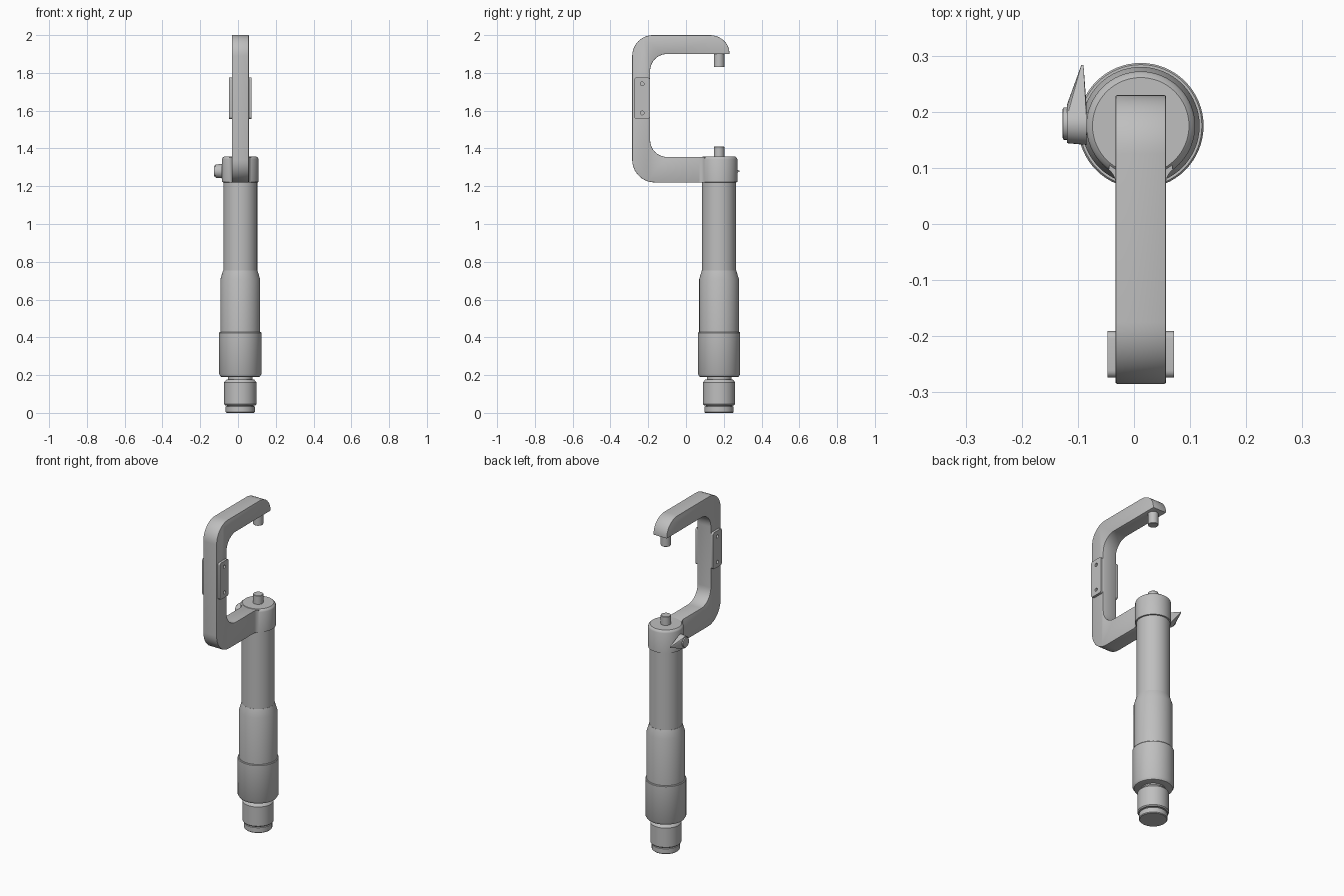
import bpy, bmesh, math
from mathutils import Vector

AX, AY = 0.012, 0.175      # axis of the barrel
HALF = 0.045               # half thickness of the frame

if "Cube" in bpy.data.objects:
    bpy.data.objects.remove(bpy.data.objects["Cube"], do_unlink=True)

steel = bpy.data.materials.new("satin grey steel")
steel.use_nodes = True
steel.diffuse_color = (0.52, 0.52, 0.52, 1)
steel.node_tree.nodes["Principled BSDF"].inputs["Base Color"].default_value = steel.diffuse_color


def finish(name, bm, bevel=0, cutter=None):
    bmesh.ops.recalc_face_normals(bm, faces=bm.faces)
    mesh = bpy.data.meshes.new(name)
    bm.to_mesh(mesh)
    bm.free()
    mesh.materials.append(steel)
    ob = bpy.data.objects.new(name, mesh)
    bpy.context.collection.objects.link(ob)
    bpy.ops.object.select_all(action="DESELECT")
    bpy.context.view_layer.objects.active = ob
    ob.select_set(True)
    if bevel:
        mod = ob.modifiers.new("edge", "BEVEL")
        mod.width, mod.segments, mod.limit_method = bevel, 2, "ANGLE"
        mod.angle_limit = math.radians(40)
        bpy.ops.object.modifier_apply(modifier=mod.name)
    if cutter:
        mod = ob.modifiers.new("holes", "BOOLEAN")
        mod.object, mod.operation, mod.solver = cutter, "DIFFERENCE", "EXACT"
        bpy.ops.object.modifier_apply(modifier=mod.name)
        bpy.data.objects.remove(cutter, do_unlink=True)
    bpy.ops.object.shade_smooth_by_angle(angle=math.radians(30))
    return ob


def arc(cu, cv, ru, rv, a0, a1, steps=10):
    angles = [math.radians(a0 + (a1 - a0) * i / steps) for i in range(steps + 1)]
    return [(cu + ru * math.cos(a), cv + rv * math.sin(a)) for a in angles]


def prism(bm, points, offset):
    """Extrude a closed loop of 3D points along the offset."""
    face = bm.faces.new([bm.verts.new(p) for p in points])
    out = bmesh.ops.extrude_face_region(bm, geom=[face])
    moved = [g for g in out["geom"] if isinstance(g, bmesh.types.BMVert)]
    bmesh.ops.translate(bm, verts=moved, vec=offset)


def side_prism(bm, outline, x0, x1):
    prism(bm, [(x0, y, z) for y, z in outline], (x1 - x0, 0, 0))


def turned(name, profile, sides=64):
    """Closed solid of revolution about the barrel axis, from (radius, z) pairs."""
    bm = bmesh.new()
    rings = []
    for r, z in profile:
        rings.append([bm.verts.new((AX + u, AY + v, z))
                      for u, v in arc(0, 0, r, r, 0, 360, sides)[:-1]])
    for low, high in zip(rings, rings[1:]):
        for i in range(sides):
            j = (i + 1) % sides
            bm.faces.new((low[i], low[j], high[j], high[i]))
    bm.faces.new(rings[0])
    bm.faces.new(rings[-1])
    return finish(name, bm)


# C-shaped frame
outline = [(0.12, 1.22)]
outline += arc(-0.165, 1.34, 0.12, 0.12, 270, 180)
outline += arc(-0.175, 1.89, 0.11, 0.11, 180, 90)
outline += arc(0.125, 1.905, 0.105, 0.095, 90, 0)
outline += [(0.23, 1.9)]
outline += arc(-0.1, 1.81, 0.09, 0.09, 90, 180)
outline += arc(-0.1, 1.445, 0.09, 0.09, 180, 270)
outline += [(0.12, 1.355)]
bm = bmesh.new()
side_prism(bm, outline, AX - HALF, AX + HALF)
finish("frame", bm, bevel=0.003)

# Concave blends where the lower arm meets the head
for side, label in ((1, "left"), (-1, "right")):
    curve = arc(0.075, 0.0725, 0.03, 0.03, 180, 126, 6)
    loop = [(0.02, 0.0725)] + curve + [(0.05, 0.13), (0.02, 0.13)]
    bm = bmesh.new()
    prism(bm, [(AX + side * x, y, 1.221) for x, y in loop], (0, 0, 0.133))
    finish(label + "_arm_blend", bm)

# Grip plates with two screw holes each
for side, label in ((1, "left"), (-1, "right")):
    x0, x1 = AX + side * (HALF - 0.005), AX + side * (HALF + 0.0145)
    plate = []
    for y, z, a in ((-0.204, 1.763, 0), (-0.261, 1.763, 90),
                    (-0.261, 1.569, 180), (-0.204, 1.569, 270)):
        plate += arc(y, z, 0.013, 0.013, a, a + 90, 5)
    bm = bmesh.new()
    for z in (1.588, 1.742):
        side_prism(bm, arc(-0.232, z, 0.01, 0.01, 0, 360, 20)[:-1],
                   x1 - side * 0.012, x1 + side * 0.02)
    cutter = finish("hole_cutter", bm)
    cutter.hide_render = True
    bm = bmesh.new()
    side_prism(bm, plate, x0, x1)
    finish(label + "_grip_plate", bm, cutter=cutter)

# Barrel parts, from the foot up
turned("ratchet_foot", [(0.073, 0), (0.077, 0.004), (0.077, 0.033), (0.07, 0.036), (0.07, 0.05)])
turned("ratchet_knob", [(0.07, 0.04), (0.08, 0.04), (0.085, 0.046), (0.085, 0.162),
                        (0.072, 0.178), (0.065, 0.178), (0.065, 0.2)])
turned("thimble_collar", [(0.098, 0.19), (0.104, 0.192), (0.112, 0.206), (0.112, 0.424),
                          (0.109, 0.428), (0.1, 0.428)])
turned("thimble", [(0.1, 0.4), (0.105, 0.4), (0.105, 0.708), (0.091, 0.755), (0.08, 0.755)])
turned("sleeve", [(0.09, 0.7), (0.09, 1.23)])
turned("frame_head", [(0.088, 1.22), (0.097, 1.222), (0.097, 1.342), (0.094, 1.35), (0.086, 1.357)])
turned("spindle", [(0.028, 1.3), (0.028, 1.407), (0.026, 1.409)], 32)
turned("anvil", [(0.026, 1.83), (0.028, 1.832), (0.028, 1.92)], 32)

# Lock lever: round hub drawn out to a point
LY, LZ = 0.179, 1.28
bm = bmesh.new()
for x, r in ((-0.119, 0.035), (-0.085, 0.038)):
    for y, z in arc(LY, LZ, r, r, 0, 360, 32)[:-1]:
        bm.verts.new((x, y, z))
for x in (-0.094, -0.09):
    for dz in (-0.003, 0.003):
        bm.verts.new((x, 0.283, LZ + dz))
bmesh.ops.convex_hull(bm, input=bm.verts)
finish("lock_lever", bm)

# Lock button and the pin that carries the lever
bm = bmesh.new()
side_prism(bm, arc(LY, LZ, 0.029, 0.029, 0, 360, 32)[:-1], -0.127, -0.11)
finish("lock_button", bm, bevel=0.003)
bm = bmesh.new()
side_prism(bm, arc(LY, LZ, 0.02, 0.02, 0, 360, 24)[:-1], -0.09, -0.06)
finish("lock_pin", bm)
